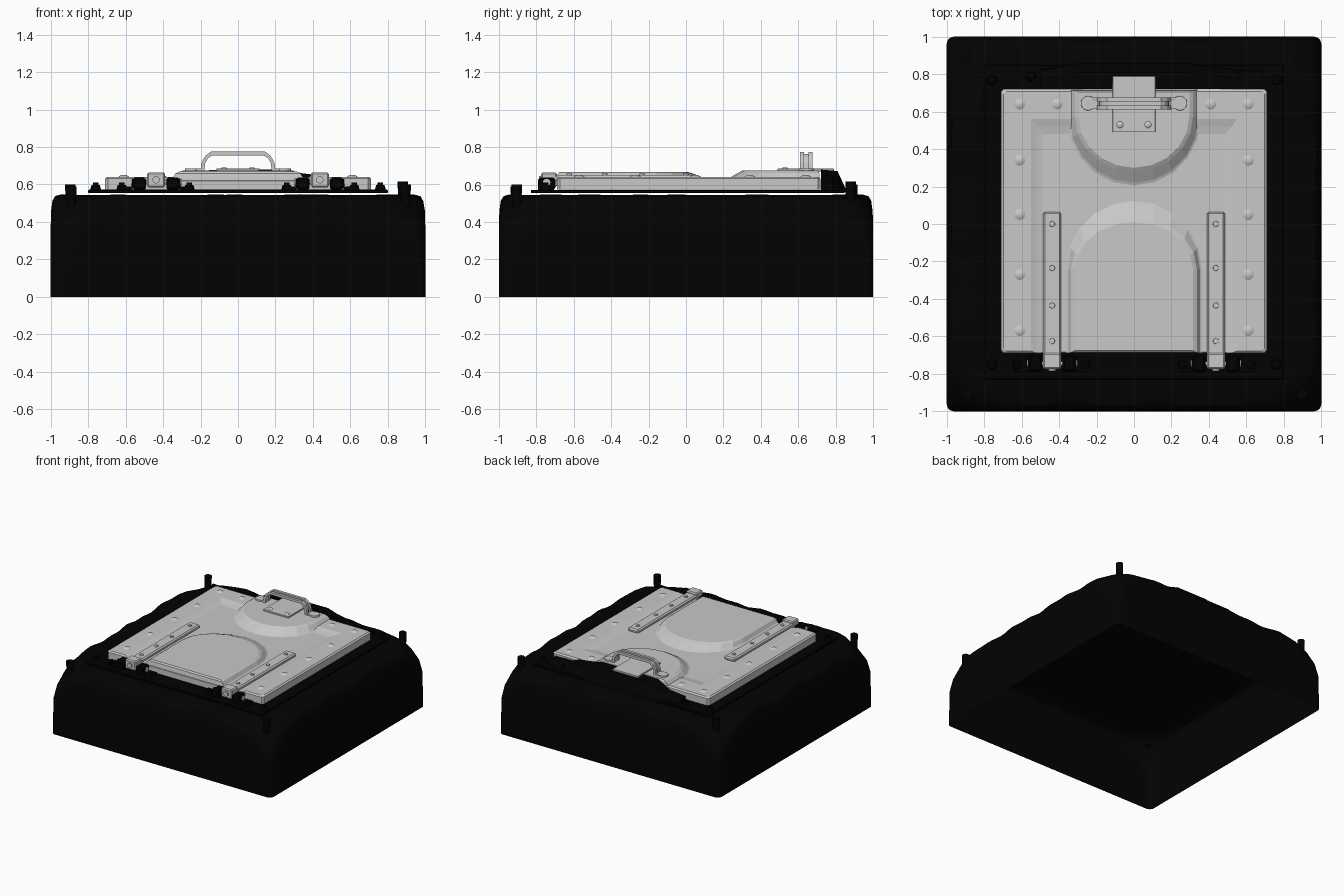
import bpy, bmesh, math
from mathutils import Matrix, Vector

if "Cube" in bpy.data.objects:
    bpy.data.objects.remove(bpy.data.objects["Cube"])


def mat(name, v):
    m = bpy.data.materials.new(name)
    m.diffuse_color = (v, v, v, 1)
    m.use_nodes = True
    m.node_tree.nodes["Principled BSDF"].inputs["Base Color"].default_value = m.diffuse_color
    return m


BODY = mat("soft black", 0.0008)
IRON = mat("deep black", 0.0005)
STEEL = mat("light grey steel", 0.58)


def finish(name, bm, m, smooth=None, fix=True):
    if fix:
        bmesh.ops.recalc_face_normals(bm, faces=bm.faces)
    me = bpy.data.meshes.new(name)
    bm.to_mesh(me)
    bm.free()
    me.materials.append(m)
    ob = bpy.data.objects.new(name, me)
    bpy.context.collection.objects.link(ob)
    if smooth:
        bpy.context.view_layer.objects.active = ob
        ob.select_set(True)
        bpy.ops.object.shade_smooth_by_angle(angle=math.radians(smooth))
        ob.select_set(False)
    return ob


def loft(name, rings, m, smooth=None, bottom=True):
    """Join rings of 3D points in order and cap the ends."""
    bm = bmesh.new()
    vs = [[bm.verts.new(p) for p in r] for r in rings]
    n = len(vs[0])
    for a, b in zip(vs, vs[1:]):
        for i in range(n):
            j = (i + 1) % n
            bm.faces.new((a[i], a[j], b[j], b[i]))
    bm.faces.new(vs[-1])
    if bottom:
        bm.faces.new(vs[0][::-1])
    return finish(name, bm, m, smooth, fix=bottom)


def at(pts, z):
    return [(x, y, z) for x, y in pts]


def box(name, x0, x1, y0, y1, z0, z1, m, bevel=0.0):
    bm = bmesh.new()
    bmesh.ops.create_cube(bm, size=1)
    for v in bm.verts:
        v.co = Vector(((x0 + x1) / 2 + v.co.x * (x1 - x0),
                       (y0 + y1) / 2 + v.co.y * (y1 - y0),
                       (z0 + z1) / 2 + v.co.z * (z1 - z0)))
    if bevel:
        bmesh.ops.bevel(bm, geom=bm.edges[:], offset=bevel, segments=1, affect='EDGES')
    return finish(name, bm, m)


def disc(name, loc, r, h, m, r2=None, axis='Z', n=12, smooth=40):
    bm = bmesh.new()
    rot = {'Z': Matrix(), 'X': Matrix.Rotation(math.pi / 2, 4, 'Y'),
           'Y': Matrix.Rotation(math.pi / 2, 4, 'X')}[axis]
    bmesh.ops.create_cone(bm, cap_ends=True, segments=n, radius1=r, radius2=r if r2 is None else r2,
                          depth=h, matrix=Matrix.Translation(loc) @ rot)
    return finish(name, bm, m, smooth)


def rounded_square(h, r, side=24, corner=6):
    """Counter-clockwise square outline with rounded corners."""
    pts = []
    for q in range(4):
        a0 = q * math.pi / 2
        c, s = math.cos(a0), math.sin(a0)
        loc = [(h, -(h - r) + 2 * (h - r) * i / side) for i in range(side)]
        loc += [(h - r + r * math.cos(t), h - r + r * math.sin(t))
                for t in (math.pi / 2 * k / corner for k in range(corner))]
        pts += [(x * c - y * s, x * s + y * c) for x, y in loc]
    return pts


# Hollow draped base, open underneath, with corners falling away near the top
rings = []
for z, h, r, w in ((0, 1, .04, 0), (.28, 1, .05, 0), (.38, 1, .11, .2), (.46, .998, .22, .5),
                   (.515, .99, .31, .9), (.539, .975, .36, .9), (.548, .94, .38, .5), (.544, .84, .3, 0)):
    ring = []
    for x, y in rounded_square(h, r):
        a = math.atan2(y, x)
        d = w * (.5 + .3 * math.sin(13 * a + 1) + .2 * math.sin(29 * a))
        k = 1 - .008 * d
        ring.append((x * k, y * k, z - .022 * d))
    rings.append(ring)
loft("draped_base", rings, BODY, 35, bottom=False)

# Corner pegs, each set slightly differently
for x, y, top in ((-.89, -.91, .59), (.895, -.905, .6), (-.895, .89, .6), (.88, .88, .615)):
    disc("corner_peg", (x, y, (top + .48) / 2), .025, top - .48, IRON, .028)

# Frame plate under the lid and its bolts
box("frame_plate", -.8, .8, -.83, .85, .554, .572, IRON, .004)
for sx in (-1, 1):
    for x, y in ((.76, -.75), (.62, -.75), (.26, -.75), (.76, .77), (.55, .79)):
        disc("frame_bolt", (sx * x, y, .583), .03, .03, IRON, .022)
        disc("frame_bolt_tip", (sx * x, y, .598), .014, .024, IRON)


# Lid slab with clipped corners
def rect(i, c=.015):
    a, b, t = .71 - i, -.69 + i, .72 - i
    return [(-a, b + c), (-a + c, b), (a - c, b), (a, b + c), (a, t - c), (a - c, t), (-a + c, t), (-a, t - c)]

loft("lid_slab", [at(rect(0), .574), at(rect(0), .618), at(rect(.006), .624)], STEEL)


# Raised border round three sides of the lid, sloping gently inwards
def border(o, ix, iy, c=.015):
    a, b, t = .71 - o, -.69 + o, .72 - o
    return [(-a, b + c), (-a + c, b), (-ix, b), (-ix, iy), (ix, iy), (ix, b), (a - c, b), (a, b + c),
            (a, t - c), (a - c, t), (-a + c, t), (-a, t - c)]

loft("lid_border", [at(border(0, .488, .478), .618), at(border(0, .49, .48), .624),
                    at(border(0, .52, .52), .631), at(border(.012, .55, .56), .641)], STEEL)


# Arched raised panels, front and back
def arch(cy, end, rx, ry, n=10):
    pts = [(rx * math.cos(math.pi * i / n), cy + ry * math.sin(math.pi * i / n)) for i in range(n + 1)]
    return pts + [(-rx, end), (rx, end)]

loft("front_panel", [at(arch(-.24, -.69, .365, .37), .622), at(arch(-.24, -.69, .352, .35), .629),
                     at(arch(-.24, -.685, .335, .28), .658),
                     at(arch(-.24, -.675, .315, .25), .668)], STEEL)
loft("back_panel", [at(arch(.57, .715, .36, -.37), .622), at(arch(.57, .715, .345, -.35), .629),
                    at(arch(.57, .712, .315, -.29), .663),
                    at(arch(.57, .705, .295, -.27), .674)], STEEL)

# Lid rivets, low and softly domed
for sx in (-1, 1):
    for x, y in [(.61, y) for y in (.64, .34, .05, -.27, -.57)] + [(.41, .64)]:
        disc("lid_rivet", (sx * x, y, .6445), .032, .011, STEEL, .016, smooth=80)

# Handle plate and its rivets
box("handle_plate", -.115, .115, .49, .79, .67, .685, STEEL, .002)
for x in (-.075, .075):
    disc("plate_rivet", (x, .53, .687), .02, .008, STEEL, .012, smooth=80)


# Grab handle: a sunken web between two rails, on round feet
def handle_line(i):
    half = [(.20 - i, .675), (.195 - i, .715), (.175 - i * .8, .752 - i * .5), (.145 - i * .4, .775 - i)]
    return half + [(-x, z) for x, z in reversed(half)]

def ribbon(name, y0, y1, i0, i1):
    prof = handle_line(i0) + handle_line(i1)[::-1]
    loft(name, [[(x, y, z) for x, z in prof] for y in (y0, y1)], STEEL)

ribbon("handle_web", .625, .66, .012, .018)
ribbon("handle_rail", .61, .632, 0, .02)
ribbon("handle_rail", .654, .676, 0, .02)
for sx in (-1, 1):
    disc("handle_foot", (sx * .245, .645, .675), .04, .022, STEEL, .038, n=20)
    box("handle_foot_tab", sx * .215 - .02, sx * .215 + .02, .615, .675, .67, .685, STEEL)

# Rear latch housing, wedge shaped, stepping down at both sides
def latch(k, t):
    return [(.722, .56), (.86 - t, .56), (.85 - t, .585), (.81 - t, k - .008), (.722, k)]

loft("latch_housing", [[(x, y, z) for y, z in latch(k, t)] for x, k, t in (
    (-.5, .60, .03), (-.36, .615, .01), (-.25, .675, 0), (.25, .68, 0), (.34, .66, .01),
    (.46, .645, .02), (.52, .62, .03), (.68, .615, .04))], IRON)

# Strap hinges
for sx in (-1, 1):
    cx = sx * .437
    box("hinge_strap", cx - .048, cx + .048, -.71, .065, .618, .651, STEEL, .01)
    for y in (0, -.235, -.435, -.625):
        disc("strap_rivet", (cx, y, .653), .016, .01, STEEL, .014)
    box("hinge_knuckle", cx - .048, cx + .048, -.775, -.69, .585, .664, STEEL, .008)
    disc("knuckle_bolt", (cx, -.778, .625), .02, .016, STEEL, axis='Y')
    disc("hinge_pin", (cx, -.745, .612), .012, .26, STEEL, axis='X')
    for s in (-1, 1):
        c = cx + s * .09
        box("hinge_bracket", c - .035, c + .035, -.79, -.7, .57, .637, IRON, .01)
        box("hinge_foot", c + s * .07 - .035, c + s * .07 + .035, -.79, -.705, .57, .59, IRON)
        disc("hinge_barrel", (c + s * .01, -.745, .607), .026, .06, IRON, axis='X')
        disc("pin_washer", (cx + s * .132, -.745, .612), .02, .006, STEEL, axis='X')
